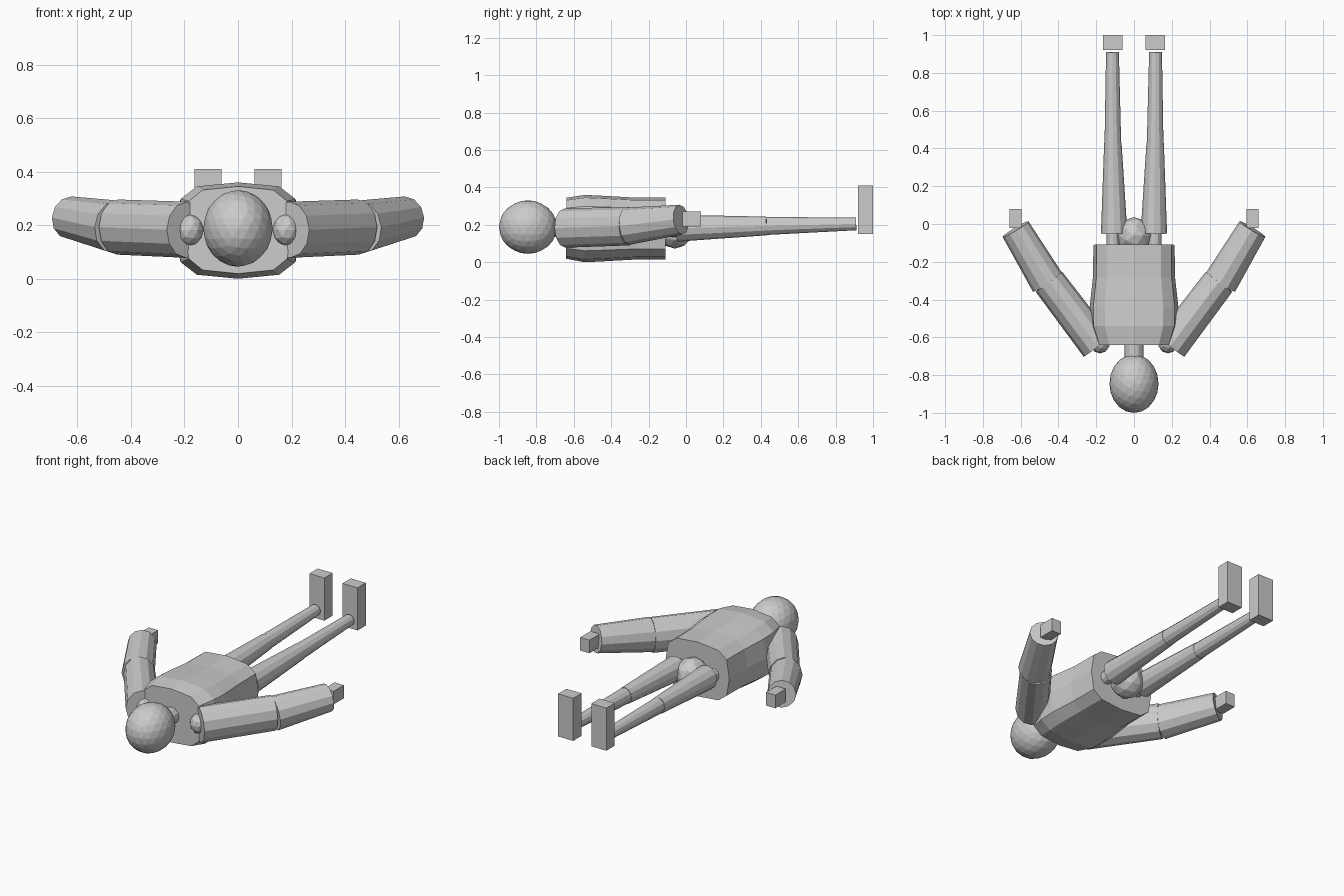
import bpy, bmesh, math
from mathutils import Vector, Matrix

if "Cube" in bpy.data.objects:
    bpy.data.objects.remove(bpy.data.objects["Cube"], do_unlink=True)

GREY = (0.6, 0.6, 0.6, 1)
mat = bpy.data.materials.new("plain grey")
mat.use_nodes = True
mat.diffuse_color = GREY
mat.node_tree.nodes["Principled BSDF"].inputs["Base Color"].default_value = GREY


def finish(name, bm):
    bmesh.ops.recalc_face_normals(bm, faces=bm.faces)
    mesh = bpy.data.meshes.new(name)
    bm.to_mesh(mesh)
    bm.free()
    mesh.materials.append(mat)
    obj = bpy.data.objects.new(name, mesh)
    bpy.context.collection.objects.link(obj)
    return obj


def tube(name, sections, sides=12, power=1.0):
    """Capped loft; each section is (centre, half width, half height)."""
    bm = bmesh.new()
    axis = (Vector(sections[-1][0]) - Vector(sections[0][0])).normalized()
    side = axis.cross(Vector((0, 0, 1))).normalized()
    up = side.cross(axis)

    def bulge(v):
        return math.copysign(abs(v) ** power, v) if abs(v) > 1e-6 else 0

    rings = []
    for centre, w, h in sections:
        ring = []
        for i in range(sides):
            a = math.tau * i / sides
            p = Vector(centre) + side * w * bulge(math.cos(a)) + up * h * bulge(math.sin(a))
            ring.append(bm.verts.new(p))
        rings.append(ring)
    for r, s in zip(rings, rings[1:]):
        for i in range(sides):
            j = (i + 1) % sides
            bm.faces.new((r[i], r[j], s[j], s[i]))
    bm.faces.new(rings[0])
    bm.faces.new(rings[-1])
    return finish(name, bm)


def ball(name, centre, radii, detail):
    bm = bmesh.new()
    bmesh.ops.create_icosphere(bm, subdivisions=detail, radius=1,
                               matrix=Matrix.LocRotScale(Vector(centre), None, Vector(radii)))
    return finish(name, bm)


def box(name, centre, size):
    bm = bmesh.new()
    bmesh.ops.create_cube(bm, size=1,
                          matrix=Matrix.LocRotScale(Vector(centre), None, Vector(size)))
    return finish(name, bm)


# Head, neck, torso and pelvis along the y axis
ball("head", (0, -0.845, 0.188), (0.13, 0.155, 0.143), 3)
tube("neck", [((0, -0.74, 0.185), 0.05, 0.05), ((0, -0.6, 0.185), 0.05, 0.05)])
tube("torso", [((0, -0.64, 0.182), 0.2, 0.163),
               ((0, -0.54, 0.18), 0.233, 0.18),
               ((0, -0.44, 0.18), 0.235, 0.175),
               ((0, -0.28, 0.18), 0.217, 0.166),
               ((0, -0.11, 0.18), 0.215, 0.166)], power=0.6)
ball("pelvis", (0, -0.06, 0.17), (0.095, 0.097, 0.097), 2)

# Limbs, built once per side
for label, s in (("left", 1), ("right", -1)):
    ball(label + "_shoulder", (s * 0.18, -0.63, 0.182), (0.052, 0.055, 0.06), 2)
    tube(label + "_upper_arm", [((s * 0.192, -0.647, 0.183), 0.093, 0.105),
                                ((s * 0.45, -0.306, 0.193), 0.088, 0.103)])
    tube(label + "_forearm", [((s * 0.457, -0.31, 0.193), 0.092, 0.1),
                              ((s * 0.627, -0.027, 0.228), 0.08, 0.08)])
    box(label + "_hand", (s * 0.627, 0.03, 0.23), (0.063, 0.1, 0.08))
    tube(label + "_hip", [((s * 0.11, -0.14, 0.175), 0.036, 0.04),
                          ((s * 0.11, -0.04, 0.175), 0.036, 0.04)])
    tube(label + "_thigh", [((s * 0.105, -0.05, 0.182), 0.07, 0.072),
                            ((s * 0.112, 0.43, 0.194), 0.046, 0.05)])
    tube(label + "_shin", [((s * 0.112, 0.43, 0.194), 0.044, 0.048),
                           ((s * 0.114, 0.91, 0.205), 0.034, 0.034)])
    box(label + "_foot", (s * 0.112, 0.96, 0.28), (0.102, 0.08, 0.26))
